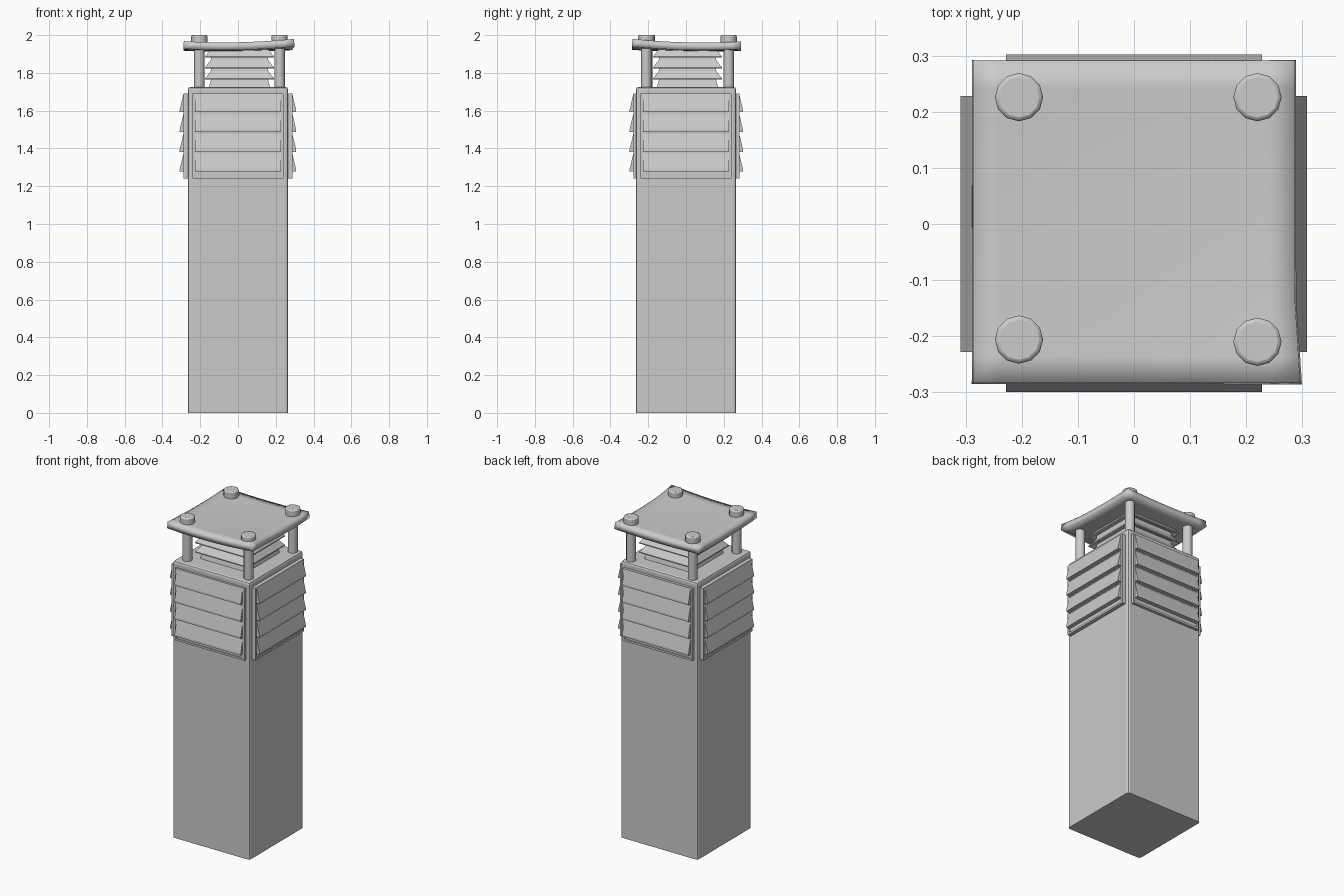
import bpy, bmesh
from math import radians
from mathutils import Matrix, Vector

if "Cube" in bpy.data.objects:
    bpy.data.objects.remove(bpy.data.objects["Cube"])


def add_mesh(name, verts, faces, mat=None):
    me = bpy.data.meshes.new(name)
    me.from_pydata(verts, [], faces)
    if mat:
        me.transform(mat)
    bm = bmesh.new()
    bm.from_mesh(me)
    bmesh.ops.recalc_face_normals(bm, faces=bm.faces)
    bm.to_mesh(me)
    bm.free()
    ob = bpy.data.objects.new(name, me)
    bpy.context.collection.objects.link(ob)
    return ob


def prism(name, profile, x0, x1, mat=None):
    # extrude a (y, z) profile along x
    n = len(profile)
    verts = [(x, y, z) for x in (x0, x1) for y, z in profile]
    faces = [tuple(range(n)), tuple(range(n, 2 * n))]
    faces += [(i, (i + 1) % n, n + (i + 1) % n, n + i) for i in range(n)]
    return add_mesh(name, verts, faces, mat)


def rect(y0, y1, z0, z1):
    return [(y0, z0), (y1, z0), (y1, z1), (y0, z1)]


def square_stack(name, rings, cx=0, cy=0):
    # closed solid of square rings (half width, z)
    verts, faces = [], []
    for h, z in rings:
        verts += [(cx + sx * h, cy + sy * h, z) for sx, sy in ((-1, -1), (1, -1), (1, 1), (-1, 1))]
    for r in range(len(rings) - 1):
        for i in range(4):
            a, b = r * 4 + i, r * 4 + (i + 1) % 4
            faces.append((a, b, b + 4, a + 4))
    n = len(verts)
    faces += [(0, 1, 2, 3), (n - 4, n - 3, n - 2, n - 1)]
    return add_mesh(name, verts, faces)


def smooth(ob):
    bpy.ops.object.select_all(action='DESELECT')
    ob.select_set(True)
    bpy.context.view_layer.objects.active = ob
    bpy.ops.object.shade_smooth_by_angle(angle=radians(35))


def cylinder(name, r, bottom, top, bevel=0.0):
    # cylinder running between two points
    a, b = Vector(bottom), Vector(top)
    bpy.ops.mesh.primitive_cylinder_add(vertices=12, radius=r, depth=(b - a).length, location=(a + b) / 2)
    ob = bpy.context.object
    ob.name = name
    ob.rotation_euler = (b - a).to_track_quat('Z', 'Y').to_euler()
    if bevel:
        m = ob.modifiers.new("bevel", 'BEVEL')
        m.width = bevel
        m.segments = 2
    smooth(ob)


# Square shaft with chamfered upright and top edges
shaft = square_stack("shaft", [(0.265, 0), (0.265, 1.725)])
bm = bmesh.new()
bm.from_mesh(shaft.data)
edges = [e for e in bm.edges if max(v.co.z for v in e.verts) > 1]
bmesh.ops.bevel(bm, geom=edges, offset=0.013, segments=2, affect='EDGES', profile=0.5)
bm.to_mesh(shaft.data)
bm.free()

# Louvred vent panel on each side: backing frame plus four sloping slats
for side, angle, out in (("front", 0, 0.299), ("right", 90, 0.308), ("back", 180, 0.302), ("left", 270, 0.309)):
    rot = Matrix.Rotation(radians(angle), 4, 'Z')
    f = -(out - 0.020)
    prism(side + "_vent_back", rect(f + 0.006, -0.25, 1.245, 1.685), -0.235, 0.235, rot)
    for x in (-0.24, 0.228):
        prism(side + "_vent_stile", rect(f, -0.25, 1.24, 1.69), x, x + 0.012, rot)
    for z in (1.24, 1.678):
        prism(side + "_vent_rail", rect(f, -0.25, z, z + 0.012), -0.24, 0.24, rot)
    for i in range(4):
        z = 1.277 + i * 0.105
        prism(side + "_vent_slat", [(-out, z), (f + 0.012, z), (f + 0.012, z + 0.095), (f, z + 0.095), (-out, z + 0.012)],
              -0.228, 0.228, rot)

# Inner louvre tower under the roof
rings = [(0.165, 1.71)]
for i in range(3):
    z = 1.765 + i * 0.058
    rings += [(0.148, z + 0.012), (0.182, z), (0.182, z + 0.006), (0.152, z + 0.045)]
rings.append((0.15, 1.94))
square_stack("lamp_louvres", rings, 0.008, 0.008)

# Warped roof plate, corners lifted
N = 12
lift = {(0, 0): 0.022, (1, 0): 0.034, (0, 1): 0.018, (1, 1): 0.020}
verts, faces = [], []
for j in range(N + 1):
    for i in range(N + 1):
        u, v = i / N, j / N
        z = 1.946
        for (cu, cv), h in lift.items():
            a, b = 1 - abs(u - cu), 1 - abs(v - cv)
            z += h * (a * b) ** 1.8
        x, y = -0.287 + 0.574 * u, -0.283 + 0.573 * v
        x += 0.009 * max(0, u - 0.6) * 2.5 * max(0, 1 - 4 * v)
        verts.append((x, y, z))
for j in range(N):
    for i in range(N):
        k = j * (N + 1) + i
        faces.append((k, k + 1, k + N + 2, k + N + 1))
roof = add_mesh("roof_plate", verts, faces)
if roof.data.polygons[0].normal.z < 0:
    roof.data.flip_normals()
m = roof.modifiers.new("thickness", 'SOLIDIFY')
m.thickness = 0.04
m.offset = -1
smooth(roof)

# Four posts with round heads above the roof
for name, x, y in (("front_left", -0.205, -0.206), ("front_right", 0.22, -0.21),
                   ("back_left", -0.205, 0.226), ("back_right", 0.22, 0.226)):
    cylinder(name + "_post", 0.028, (x, y, 1.70), (x, y, 1.96))
    cylinder(name + "_post_head", 0.043, (x, y, 1.945), (x, y, 2.0), 0.007)
